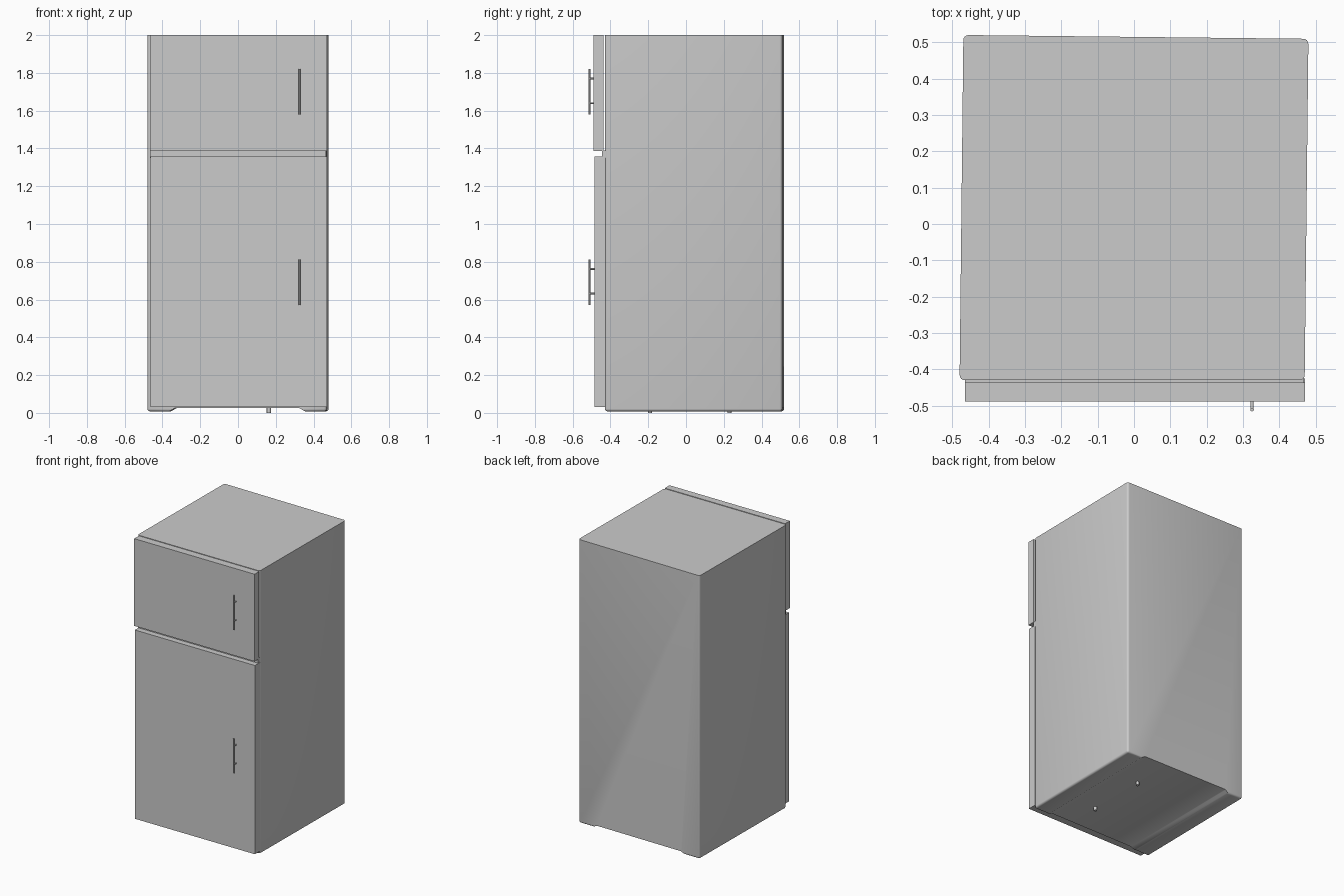
import bpy, bmesh, math
from mathutils import Vector

if "Cube" in bpy.data.objects:
    bpy.data.objects.remove(bpy.data.objects["Cube"])


def make_object(name, bm):
    bmesh.ops.recalc_face_normals(bm, faces=bm.faces)
    mesh = bpy.data.meshes.new(name)
    bm.to_mesh(mesh)
    bm.free()
    ob = bpy.data.objects.new(name, mesh)
    bpy.context.collection.objects.link(ob)
    return ob


def smooth(ob, angle=40):
    bpy.ops.object.select_all(action='DESELECT')
    ob.select_set(True)
    bpy.context.view_layer.objects.active = ob
    bpy.ops.object.shade_smooth_by_angle(angle=math.radians(angle))


def box(name, lo, hi):
    bm = bmesh.new()
    bmesh.ops.create_cube(bm, size=1)
    for v in bm.verts:
        v.co = Vector([(a + b) / 2 + c * (b - a) for a, b, c in zip(lo, hi, v.co)])
    return make_object(name, bm)


def rod(name, start, end, radius, sides=12):
    a, b = Vector(start), Vector(end)
    bm = bmesh.new()
    bmesh.ops.create_cone(bm, cap_ends=True, segments=sides,
                          radius1=radius, radius2=radius, depth=(b - a).length)
    turn = (b - a).to_track_quat('Z', 'Y')
    for v in bm.verts:
        v.co = turn @ v.co + (a + b) / 2
    ob = make_object(name, bm)
    smooth(ob)
    return ob


# Cabinet: front profile with two floor runners, extruded back and slightly skewed
profile = [(-0.475, 0.008), (-0.36, 0.008), (-0.33, 0.025), (0.33, 0.025),
           (0.36, 0.008), (0.475, 0.008), (0.475, 2.0), (-0.475, 2.0)]
bm = bmesh.new()
face = bm.faces.new([bm.verts.new((x, -0.43, z)) for x, z in profile])
back = bmesh.ops.extrude_face_region(bm, geom=[face])['geom']
for v in [g for g in back if isinstance(g, bmesh.types.BMVert)]:
    v.co.y = 0.515 - 0.011 * v.co.x
for v in bm.verts:
    v.co.x += 0.011 * (v.co.y - 0.04)
# Rounded uprights and lower edges
uprights = [e for e in bm.edges
            if abs(e.verts[0].co.z - e.verts[1].co.z) > 1
            or (max(v.co.z for v in e.verts) < 0.02 and e.calc_length() > 0.1
                and (abs(e.verts[0].co.x) > 0.4 or abs(e.verts[1].co.x) > 0.4))]
bmesh.ops.bevel(bm, geom=uprights, offset=0.014, segments=4, profile=0.5,
                affect='EDGES', clamp_overlap=True)
smooth(make_object("cabinet", bm))

# Doors and the trim strip between them
box("freezer_door", (-0.465, -0.489, 1.387), (0.471, -0.437, 2.0))
box("fridge_door", (-0.463, -0.485, 0.03), (0.471, -0.426, 1.357))
box("door_divider", (-0.465, -0.445, 1.35), (0.467, -0.42, 1.39))

# Bar handles on two standoffs
for part, z in (("freezer", 1.58), ("fridge", 0.572)):
    rod(part + "_handle_bar", (0.325, -0.511, z), (0.325, -0.511, z + 0.24), 0.005)
    for i, dz in enumerate((0.06, 0.19)):
        rod(f"{part}_handle_post_{i + 1}", (0.325, -0.511, z + dz),
            (0.325, -0.48, z + dz), 0.0045)

# Levelling feet under the base
for i, y in enumerate((-0.19, 0.23)):
    rod(f"levelling_foot_{i + 1}", (0.163, y, 0), (0.163, y, 0.03), 0.011, 16)
